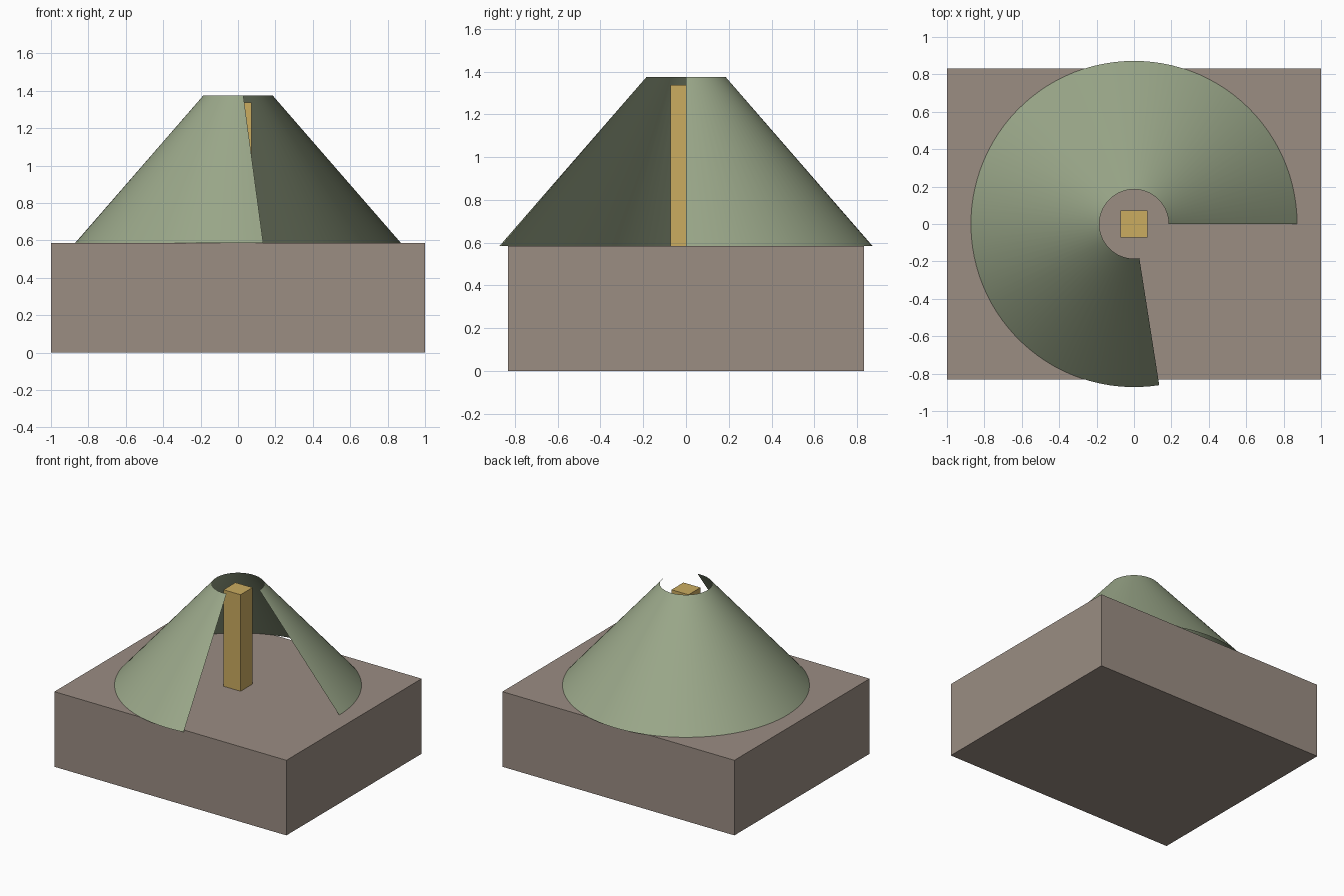
import bpy, bmesh, math

if "Cube" in bpy.data.objects:
    bpy.data.objects.remove(bpy.data.objects["Cube"])


def material(name, rgb):
    m = bpy.data.materials.new(name)
    m.diffuse_color = (*rgb, 1.0)
    m.use_nodes = True
    m.node_tree.nodes["Principled BSDF"].inputs["Base Color"].default_value = m.diffuse_color
    return m


def add_object(name, bm, mat):
    mesh = bpy.data.meshes.new(name)
    bm.to_mesh(mesh)
    bm.free()
    mesh.materials.append(mat)
    ob = bpy.data.objects.new(name, mesh)
    bpy.context.collection.objects.link(ob)
    return ob


def block(name, sx, sy, z0, z1, mat):
    bm = bmesh.new()
    bmesh.ops.create_cube(bm, size=1)
    bmesh.ops.scale(bm, verts=bm.verts, vec=(sx, sy, z1 - z0))
    bmesh.ops.translate(bm, verts=bm.verts, vec=(0, 0, (z0 + z1) / 2))
    return add_object(name, bm, mat)


stone = material("warm grey", (0.325, 0.266, 0.226))
gold = material("ochre", (0.597, 0.413, 0.117))
green = material("sage green", (0.328, 0.392, 0.254))

BASE_TOP, CONE_TOP = 0.585, 1.375

# Base slab and central post
block("base", 2.0, 1.665, 0, BASE_TOP, stone)
block("post", 0.147, 0.147, BASE_TOP, 1.337, gold)

# Open cone sheet: a slanted line swept most of the way round, open at the front right
bm = bmesh.new()
foot = bm.verts.new((0.872, 0, BASE_TOP))
rim = bm.verts.new((0.185, 0, CONE_TOP))
edge = bm.edges.new((foot, rim))
bmesh.ops.spin(bm, geom=[foot, rim, edge], cent=(0, 0, 0), axis=(0, 0, 1),
               angle=math.radians(278.9), steps=80)
bm.normal_update()
# Make the sheet face outwards
bmesh.ops.reverse_faces(bm, faces=[
    f for f in bm.faces if f.normal.z < 0])
for f in bm.faces:
    f.smooth = True
add_object("cone_shell", bm, green)
